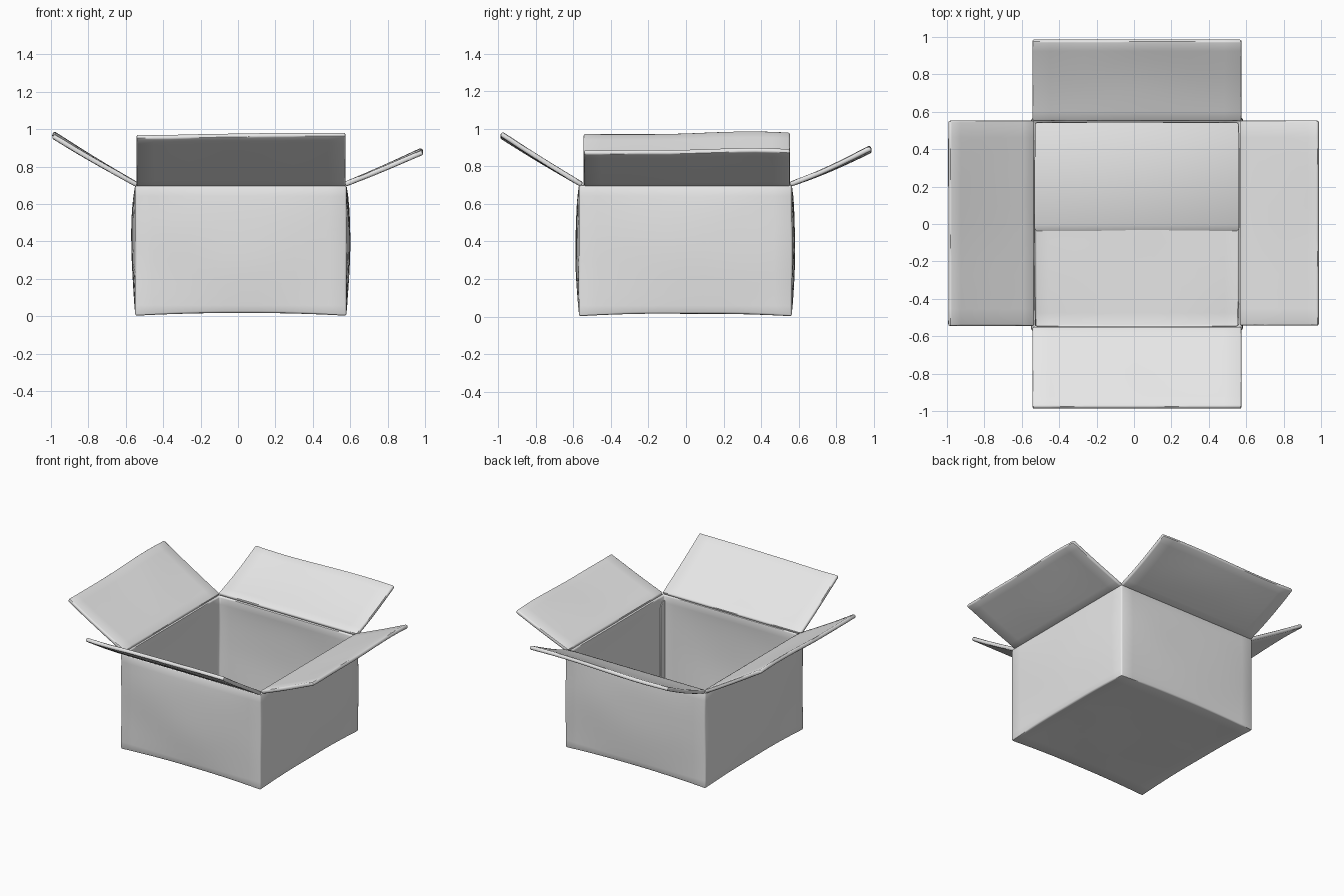
import bpy, bmesh, math
from mathutils import Vector, noise

cube = bpy.data.objects.get("Cube")
if cube:
    bpy.data.objects.remove(cube, do_unlink=True)

grey = bpy.data.materials.new("light grey cardboard")
grey.use_nodes = True
colour = (0.8, 0.8, 0.8, 1)
grey.diffuse_color = colour
grey.node_tree.nodes["Principled BSDF"].inputs["Base Color"].default_value = colour


def finish(name, bm, thickness=0, offset=0, bevel=0.011):
    """Turn a bmesh into a thick, soft-edged cardboard part."""
    bmesh.ops.recalc_face_normals(bm, faces=bm.faces)
    mesh = bpy.data.meshes.new(name)
    bm.to_mesh(mesh)
    bm.free()
    mesh.materials.append(grey)
    ob = bpy.data.objects.new(name, mesh)
    bpy.context.collection.objects.link(ob)
    bpy.ops.object.select_all(action='DESELECT')
    ob.select_set(True)
    bpy.context.view_layer.objects.active = ob
    if thickness:
        mod = ob.modifiers.new("Thickness", 'SOLIDIFY')
        mod.thickness, mod.offset = thickness, offset
        mod.use_even_offset = True
        bpy.ops.object.modifier_apply(modifier=mod.name)
    if bevel:
        mod = ob.modifiers.new("Soft edges", 'BEVEL')
        mod.width, mod.segments = bevel, 2
        mod.limit_method, mod.angle_limit = 'ANGLE', math.radians(40)
        bpy.ops.object.modifier_apply(modifier=mod.name)
    bpy.ops.object.shade_smooth_by_angle(angle=math.radians(45))
    return ob


def wrinkle(p, amount=0.006):
    return amount * noise.noise(Vector(p) * 2.7)


# Box body: open cube with gently bulging walls and an arched bottom edge
X0, X1, Y0, Y1, TOP = -0.55, 0.58, -0.57, 0.563, 0.70
bm = bmesh.new()
bmesh.ops.create_cube(bm, size=2)
top = [f for f in bm.faces if f.normal.z > 0.9]
bmesh.ops.delete(bm, geom=top, context='FACES_ONLY')
bmesh.ops.subdivide_edges(bm, edges=bm.edges[:], cuts=11, use_grid_fill=True)
for v in bm.verts:
    a, b, c = v.co
    x = X0 + (X1 - X0) * (a + 1) / 2
    y = Y0 + (Y1 - Y0) * (b + 1) / 2
    z = TOP * (c + 1) / 2
    rise = math.sin(math.pi * ((1 - c) / 2) ** 0.8)
    noise_step = wrinkle((x, y, z)) * rise
    if abs(a) > 0.99:
        x += a * 0.022 * rise * (1 - b * b) + noise_step
    if abs(b) > 0.99:
        y += b * 0.018 * rise * (1 - a * a) + noise_step
    if c < -0.99:
        z = 0.002 + 0.016 * (1 - (a * b) ** 2) + wrinkle((x, y, 5), 0.004) * (1 - abs(a * b))
    v.co = (x, y, z)
finish("box_body", bm, 0.023, -1, 0.010)


def flap(name, direction, hinge, tip, lo, hi, hinge_z, tip_z, sag):
    """Flap running outward along direction from the rim, lo..hi wide."""
    bm = bmesh.new()
    bmesh.ops.create_grid(bm, x_segments=12, y_segments=8, size=1)
    d = Vector(direction)
    side = Vector((abs(d.y), abs(d.x), 0))
    for v in bm.verts:
        s, t = v.co.x, (v.co.y + 1) / 2
        out = hinge + (tip - hinge) * t
        across = lo + (hi - lo) * (s + 1) / 2
        p = d * out + side * across
        z = hinge_z + (tip_z - hinge_z) * t - sag * math.sin(math.pi * t)
        z += t * (0.006 * math.sin(2.6 * s) + wrinkle(p, 0.008))
        v.co = (p.x, p.y, z)
    finish(name, bm, 0.027, 0, 0.010)


# Four open flaps, the front and right ones raised more steeply
flap("front_flap", (0, -1, 0), 0.553, 0.984, -0.543, 0.575, 0.702, 0.968, 0.004)
flap("back_flap", (0, 1, 0), 0.553, 0.984, -0.543, 0.575, 0.704, 0.892, 0.010)
flap("right_flap", (-1, 0, 0), 0.538, 0.990, -0.545, 0.553, 0.702, 0.970, 0.004)
flap("left_flap", (1, 0, 0), 0.568, 0.987, -0.543, 0.553, 0.704, 0.880, 0.002)


def slab(name, profile, axis_from, axis_to, place):
    """Extrude a closed profile from one end to the other."""
    bm = bmesh.new()
    ends = [[bm.verts.new(place(p, e)) for p in profile] for e in (axis_from, axis_to)]
    n = len(profile)
    for end in ends:
        bm.faces.new(end)
    for i in range(n):
        j = (i + 1) % n
        bm.faces.new((ends[0][i], ends[0][j], ends[1][j], ends[1][i]))
    finish(name, bm, bevel=0.002)


# Overlapping floor panel with a sloped front edge
slab("floor_panel", [(-0.045, 0.035), (-0.005, 0.056), (0.545, 0.056), (0.545, 0.03), (-0.045, 0.03)],
     -0.535, 0.565, lambda p, e: (e, p[0], p[1]))

# Glue tab folded into the inner front left corner
slab("glue_tab", [(-0.55, 0.04), (-0.50, 0.06), (-0.50, 0.62), (-0.52, 0.66), (-0.55, 0.66)],
     0.553, 0.566, lambda p, e: (e, p[0], p[1]))
